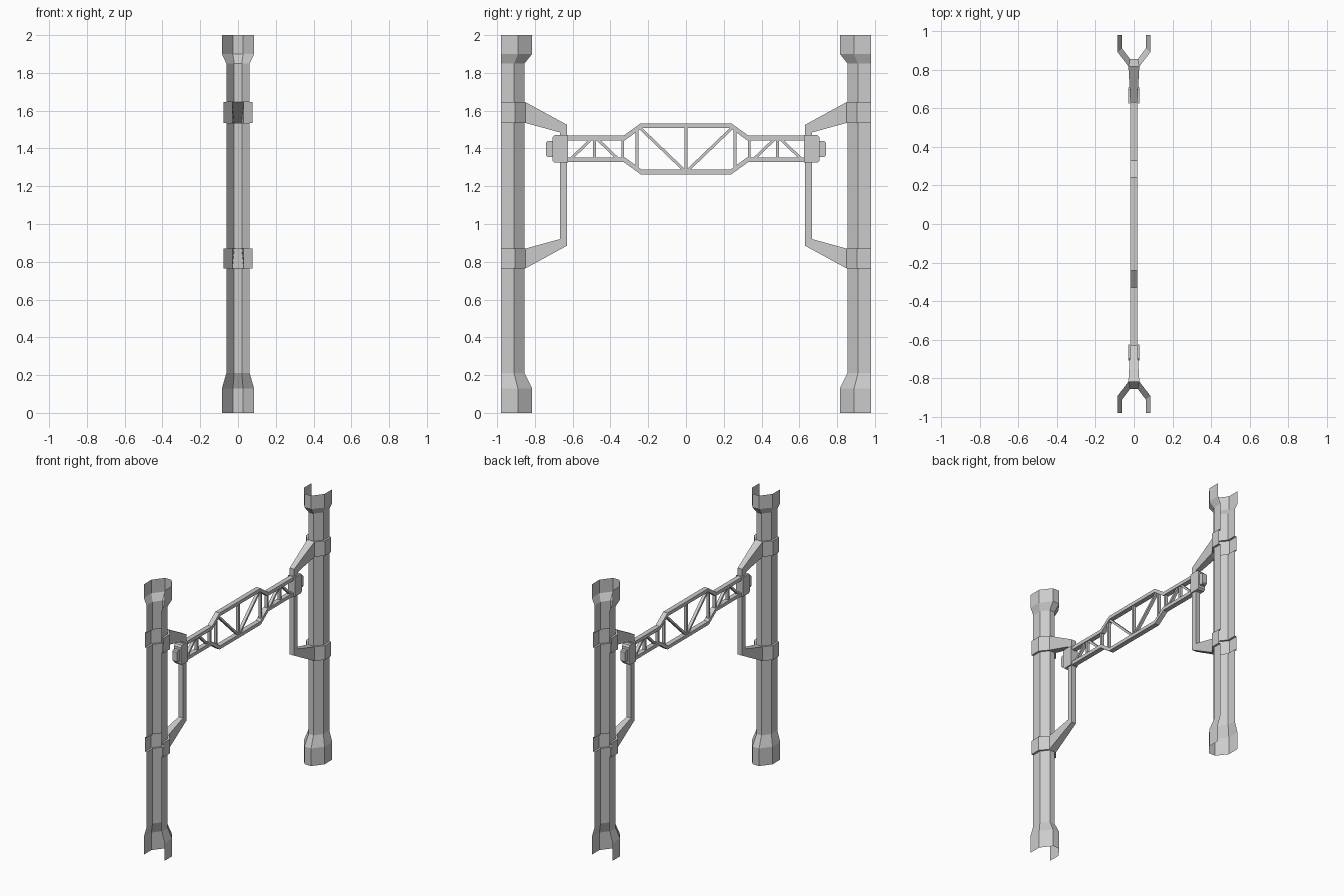
import bpy
from mathutils import Vector

cube = bpy.data.objects.get("Cube")
if cube:
    bpy.data.objects.remove(cube, do_unlink=True)

grey = bpy.data.materials.new("light grey metal")
grey.use_nodes = True
colour = (0.6, 0.6, 0.6, 1)
grey.diffuse_color = colour
grey.node_tree.nodes["Principled BSDF"].inputs["Base Color"].default_value = colour


def add_object(name, verts, faces):
    mesh = bpy.data.meshes.new(name)
    mesh.from_pydata(verts, [], faces)
    mesh.materials.append(grey)
    obj = bpy.data.objects.new(name, mesh)
    bpy.context.collection.objects.link(obj)
    return obj


def loft(name, rings, closed=False, skip=lambda ring, side: False):
    """Skin a row of equal rings, leaving both ends open."""
    n = len(rings[0])
    faces = []
    for r in range(len(rings) - 1):
        for s in range(n if closed else n - 1):
            if not skip(r, s):
                a, b = r * n + s, r * n + (s + 1) % n
                faces.append((a, b, b + n, a + n))
    return add_object(name, [v for ring in rings for v in ring], faces)


def prism(name, outline, half_width):
    """Extrude a (y, z) outline across x."""
    n = len(outline)
    verts = [(x, y, z) for x in (-half_width, half_width) for y, z in outline]
    faces = [tuple(range(n)), tuple(range(2 * n - 1, n - 1, -1))]
    faces += [(i, i + n, (i + 1) % n + n, (i + 1) % n) for i in range(n)]
    return add_object(name, verts, faces)


def bar(name, start, end, thick, half_width):
    a, b = Vector(start), Vector(end)
    side = (b - a).normalized().orthogonal() * thick / 2
    return prism(name, [a + side, b + side, b - side, a - side], half_width)


def block(name, y0, y1, z0, z1, half_width, cut):
    """Box with its outer corners cut."""
    step = cut if y1 > y0 else -cut
    return prism(name, [(y0, z0), (y1 - step, z0), (y1, z0 + cut),
                        (y1, z1 - cut), (y1 - step, z1), (y0, z1)], half_width)


# Half sections of the open column shell, as (x, y)
FLARE = [(0.085, 0.98), (0.085, 0.89), (0.027, 0.815)]
SHAFT = [(0.062, 0.98), (0.062, 0.91), (0.02, 0.855)]
COLLAR = [(0.077, 0.98), (0.077, 0.905), (0.03, 0.85)]
LOW, HIGH = (0.765, 0.87), (1.535, 1.645)
LEVELS = [(0, FLARE), (0.13, FLARE), (0.21, SHAFT)]
for bottom, top in (LOW, HIGH):
    LEVELS += [(bottom, SHAFT), (bottom, COLLAR), (top, COLLAR), (top, SHAFT)]
LEVELS += [(1.85, SHAFT), (1.9, FLARE), (2, FLARE)]


def is_arm_opening(ring, side):
    return side == 2 and LEVELS[ring][1] is COLLAR and LEVELS[ring + 1][1] is COLLAR


# Sections of the hollow bracket: (outer y, z), (inner y, z), half width
BRACKET = [((0.85, HIGH[0]), (0.85, HIGH[1]), 0.03),
           ((0.668, 1.485), (0.63, 1.525), 0.018),
           ((0.668, 0.92), (0.63, 0.885), 0.018),
           ((0.85, LOW[1]), (0.85, LOW[0]), 0.03)]

for end, s in (("front", -1), ("back", 1)):
    # Column with flared ends and stepped collars
    rings = []
    for z, half in LEVELS:
        section = half + [(-x, y) for x, y in reversed(half)]
        rings.append([(x, s * y, z) for x, y in section])
    loft(end + "_column", rings, skip=is_arm_opening)

    # Bracket arms and post in one run
    rings = [[(-w, s * a[0], a[1]), (w, s * a[0], a[1]),
              (w, s * b[0], b[1]), (-w, s * b[0], b[1])] for a, b, w in BRACKET]
    loft(end + "_bracket", rings, closed=True)

    # Joint block and end cap
    block(end + "_joint_block", s * 0.625, s * 0.708, 1.325, 1.47, 0.028, 0.012)
    block(end + "_joint_cap", s * 0.7, s * 0.74, 1.355, 1.44, 0.018, 0.008)

    # Truss web on this half
    for i, (y0, z0, y1, z1) in enumerate([
            (0.335, 1.34, 0.335, 1.46), (0.26, 1.29, 0.26, 1.51),
            (0.485, 1.34, 0.485, 1.46), (0.62, 1.335, 0.495, 1.455),
            (0.475, 1.455, 0.35, 1.335), (0.25, 1.515, 0.005, 1.28)]):
        bar(f"{end}_truss_web_{i + 1}", (s * y0, z0), (s * y1, z1), 0.015, 0.011)

bar("centre_truss_web", (0, 1.28), (0, 1.52), 0.015, 0.011)

# Top and bottom chords, mirrored about the truss axis
AXIS, THICK = 1.398, 0.025
path = [(0.64, 0.07), (0.33, 0.07), (0.24, 0.135)]
path += [(-y, h) for y, h in reversed(path)]
for name, s in (("top_chord", 1), ("bottom_chord", -1)):
    outer = [(y, AXIS + s * h) for y, h in path]
    inner = [(y * (0.98 if abs(y) < 0.6 else 1), AXIS + s * (h - THICK)) for y, h in path]
    prism(name, outer + inner[::-1], 0.018)
